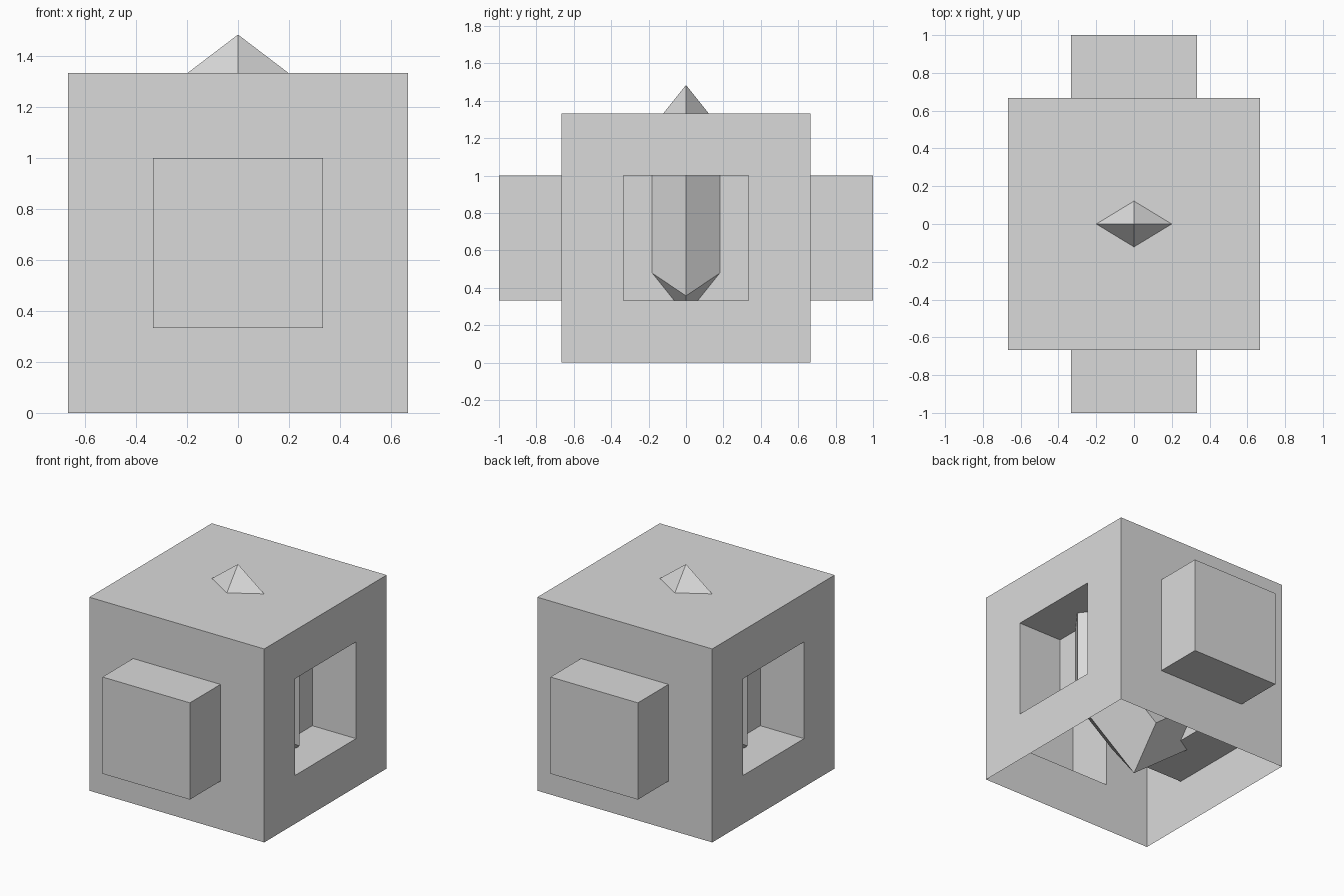
import bpy
import bmesh
from mathutils import Matrix, Vector

if "Cube" in bpy.data.objects:
    bpy.data.objects.remove(bpy.data.objects["Cube"], do_unlink=True)

SIDE = 4 / 3          # box edge length
STEP = SIDE / 4       # border width and depth of each side panel
TIP = 1.485           # height of the crystal's upper point

GREY = (0.7, 0.7, 0.7, 1)
grey = bpy.data.materials.new("plain_grey")
grey.use_nodes = True
grey.diffuse_color = GREY
grey.node_tree.nodes["Principled BSDF"].inputs["Base Color"].default_value = GREY


def make_object(name, bm):
    bm.normal_update()
    mesh = bpy.data.meshes.new(name)
    bm.to_mesh(mesh)
    bm.free()
    mesh.materials.append(grey)
    obj = bpy.data.objects.new(name, mesh)
    bpy.context.collection.objects.link(obj)
    return obj


# Box shell: open underneath, panels pushed out at front and back, in at the sides
bm = bmesh.new()
bmesh.ops.create_cube(bm, size=SIDE, matrix=Matrix.Translation((0, 0, SIDE / 2)))
bm.normal_update()
bottom = [f for f in bm.faces if f.normal.z < -0.5]
bmesh.ops.delete(bm, geom=bottom, context='FACES_ONLY')
panels = [f for f in bm.faces if abs(f.normal.z) < 0.5]
bmesh.ops.inset_individual(bm, faces=panels, thickness=STEP, use_even_offset=True)
bm.normal_update()
for panel in panels:
    depth = STEP if abs(panel.normal.y) > 0.5 else -STEP
    bmesh.ops.inset_individual(bm, faces=[panel], thickness=0, depth=depth)
make_object("box_shell", bm)

# Crystal: six-sided upright column with a four-sided point at each end
POINT_X, SHOULDER_X, HALF_Y = 0.47, 0.305, 0.218
SLOPE_X, SLOPE_Y = 0.76, 1.25
quarter = [(POINT_X, 0), (SHOULDER_X, HALF_Y), (0, HALF_Y), (-SHOULDER_X, HALF_Y)]
outline = quarter + [(-x, -y) for x, y in quarter]

bm = bmesh.new()
lower, upper = [], []
for x, y in outline:
    rise = SLOPE_X * abs(x) + SLOPE_Y * abs(y)
    lower.append(bm.verts.new((x, y, rise)))
    upper.append(bm.verts.new((x, y, TIP - rise)))
foot = bm.verts.new(Vector())
peak = bm.verts.new((0, 0, TIP))
count = len(outline)
for i in range(count):
    j = (i + 1) % count
    bm.faces.new((lower[i], lower[j], upper[j], upper[i]))
for i in range(0, count, 2):
    j, k = i + 1, (i + 2) % count
    bm.faces.new((foot, lower[k], lower[j], lower[i]))
    bm.faces.new((peak, upper[i], upper[j], upper[k]))
bmesh.ops.recalc_face_normals(bm, faces=bm.faces[:])
make_object("crystal", bm)
